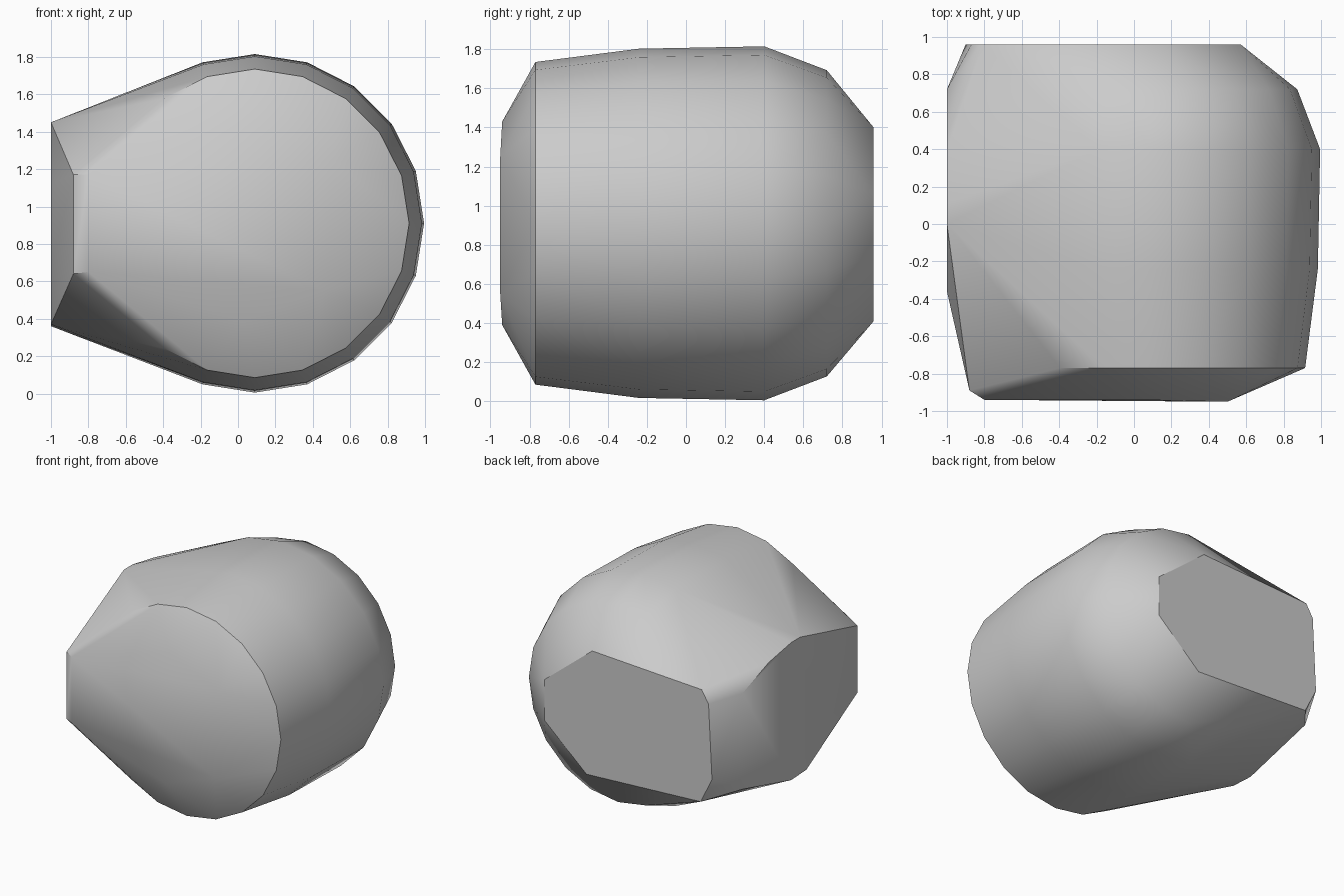
import bpy, bmesh, math

old = bpy.data.objects.get("Cube")
if old:
    bpy.data.objects.remove(old, do_unlink=True)

# Plain grey
grey = bpy.data.materials.new("grey")
grey.use_nodes = True
colour = (0.6, 0.6, 0.6, 1)
grey.diffuse_color = colour
grey.node_tree.nodes["Principled BSDF"].inputs["Base Color"].default_value = colour

SIDES = 20
CENTRE_X, CENTRE_Z = 0.09, 0.91

bm = bmesh.new()


def ring(y, radius):
    """Round section of the barrel."""
    for i in range(SIDES):
        a = math.tau * i / SIDES
        bm.verts.new((CENTRE_X + radius * math.cos(a), y, CENTRE_Z + radius * math.sin(a)))


# Round barrel, widest behind the middle
for y, radius in ((-0.77, 0.825), (-0.24, 0.893), (0.4, 0.905), (0.72, 0.783)):
    ring(y, radius)

# Front cap, flat with a bevelled left corner
for x, z in ((-0.8, 1.17), (-0.8, 0.65), (0.05, 1.43), (0.02, 0.39)):
    bm.verts.new((x, -0.94, z))
for x, z in ((0.46, 0.55), (0.5, 1.25)):
    bm.verts.new((x, -0.95, z))
for z in (1.17, 0.64):
    bm.verts.new((-0.88, -0.89, z))

# Back cap
for x, z in ((0.57, 1.06), (0.15, 1.4), (-0.81, 1.35), (-0.87, 1.25),
             (-0.9, 0.66), (-0.8, 0.46), (0.2, 0.41), (0.57, 0.74)):
    bm.verts.new((x, 0.96, z))

# Flat tapered side
for y, z in ((-0.36, 1.12), (-0.36, 0.68), (0.0, 1.45), (0.11, 1.45), (0.39, 1.4),
             (0.72, 1.28), (0.72, 0.52), (0.11, 0.36), (-0.08, 0.37)):
    bm.verts.new((-1, y, z))

# Skin the sections with one convex shell
hull = bmesh.ops.convex_hull(bm, input=bm.verts[:])
spare = {g for g in hull["geom_interior"] + hull["geom_unused"] if isinstance(g, bmesh.types.BMVert)}
bmesh.ops.delete(bm, geom=list(spare), context="VERTS")
bmesh.ops.dissolve_limit(bm, angle_limit=math.radians(0.5), verts=bm.verts[:], edges=bm.edges[:])
bmesh.ops.recalc_face_normals(bm, faces=bm.faces[:])

mesh = bpy.data.meshes.new("rounded_block")
bm.to_mesh(mesh)
bm.free()
mesh.materials.append(grey)
block = bpy.data.objects.new("rounded_block", mesh)
bpy.context.collection.objects.link(block)

bpy.ops.object.select_all(action="DESELECT")
block.select_set(True)
bpy.context.view_layer.objects.active = block
bpy.ops.object.shade_smooth_by_angle(angle=math.radians(32))
